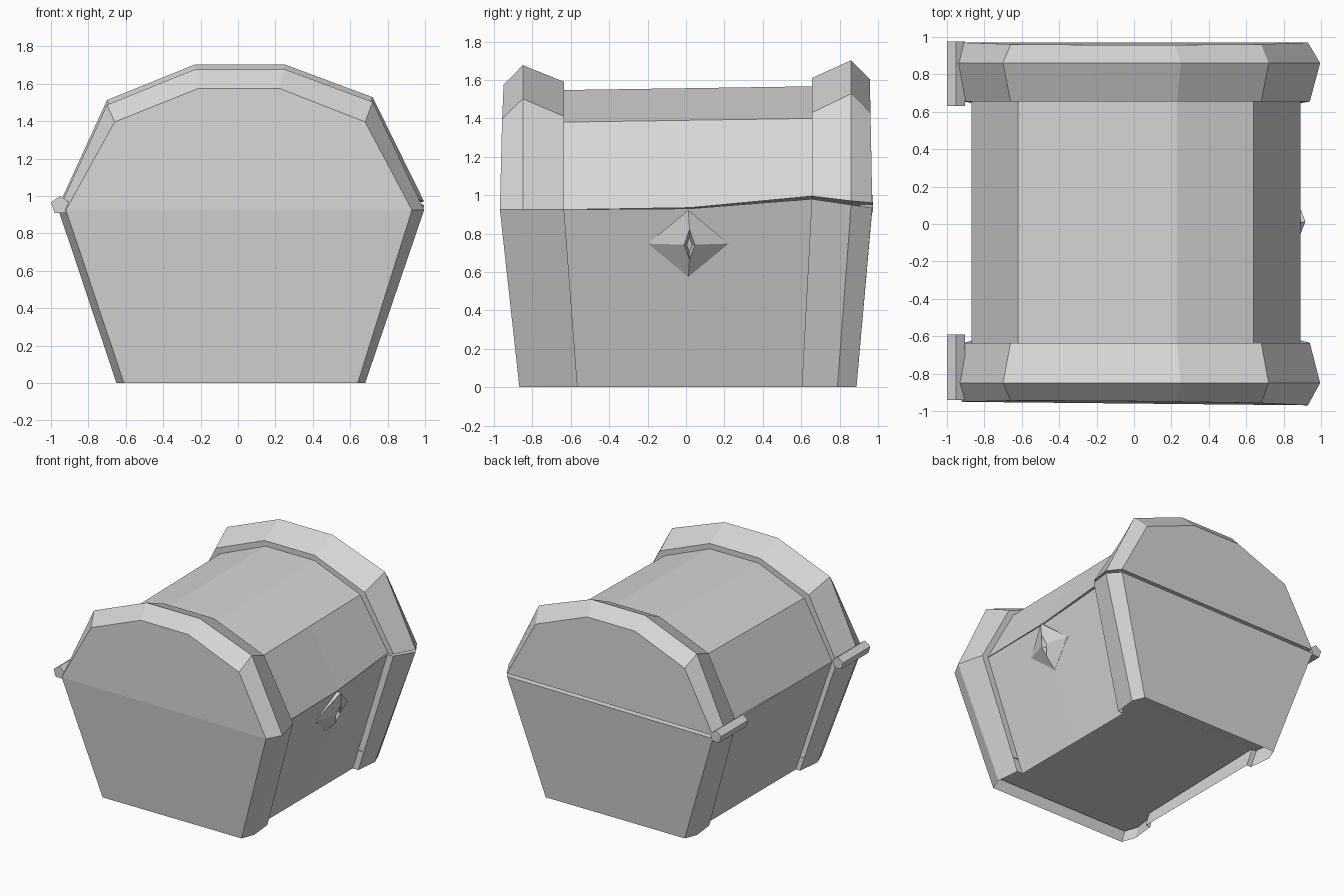
import bpy
import bmesh
import math
from mathutils import Vector

default_cube = bpy.data.objects.get("Cube")
if default_cube:
    bpy.data.objects.remove(default_cube, do_unlink=True)

SEAM = 0.925

plain_grey = bpy.data.materials.new("plain_grey")
plain_grey.use_nodes = True
colour = (0.68, 0.68, 0.68, 1)
plain_grey.diffuse_color = colour
plain_grey.node_tree.nodes["Principled BSDF"].inputs["Base Color"].default_value = colour


def finish(name, bm):
    """Turn a bmesh into a named, flat shaded object."""
    bmesh.ops.recalc_face_normals(bm, faces=bm.faces)
    mesh = bpy.data.meshes.new(name)
    bm.to_mesh(mesh)
    bm.free()
    mesh.materials.append(plain_grey)
    obj = bpy.data.objects.new(name, mesh)
    bpy.context.collection.objects.link(obj)
    return obj


def loft(bm, sections, closed=True):
    """Bridge equal-length cross-sections and cap both ends."""
    rings = [[bm.verts.new(p) for p in section] for section in sections]
    count = len(rings[0])
    for a, b in zip(rings, rings[1:]):
        for i in range(count if closed else count - 1):
            j = (i + 1) % count
            bm.faces.new((a[i], a[j], b[j], b[i]))
    bm.faces.new(rings[0])
    bm.faces.new(rings[-1])


# Stations along the chest: profile name, y, rise of the warped right rim, lid gap
STATIONS = [
    ("edge", -0.97, 0, 0),
    ("ridge", -0.85, 0, 0),
    ("inner", -0.635, 0, 0),
    ("panel", -0.635, 0, 0),
    ("panel", 0.02, 0.005, 0.005),
    ("panel", 0.655, 0.055, 0.015),
    ("inner", 0.655, 0.055, 0.015),
    ("ridge", 0.86, 0.025, 0.02),
    ("edge", 0.97, 0.01, 0.025),
]


def skewed(y, x):
    """The front end sits slightly further back on its hinge side."""
    return y + 0.01 * (1 - x) if y < -0.9 else y


# Lower box: bottom and top x on the hinge side, then top and bottom x on the lock side
BOX = {
    "edge": (-0.61, -0.92, 0.93, 0.64),
    "ridge": (-0.65, -0.96, 0.995, 0.68),
    "inner": (-0.63, -0.91, 0.94, 0.66),
    "panel": (-0.59, -0.87, 0.885, 0.61),
}
bm = bmesh.new()
sections = []
for kind, y, rise, gap in STATIONS:
    low_l, top_l, top_r, low_r = BOX[kind]
    foot = y * 0.905 + 0.01
    sections.append([
        Vector((low_l, foot, 0)), Vector((top_l, skewed(y, top_l), SEAM)),
        Vector((top_r, skewed(y, top_r), SEAM + rise)), Vector((low_r, foot, 0)),
    ])
loft(bm, sections, closed=False)
finish("chest_box", bm)

# Floor recessed above the open underside, climbing a little towards the back
bm = bmesh.new()
floor_rows = []
for s in sections:
    depth = 0.14 + 0.035 * s[0].y
    row = []
    for low, top in ((s[0], s[1]), (s[3], s[2])):
        point = low.lerp(top, depth)
        row.append(bm.verts.new((point.x * 0.99, point.y * 0.99, point.z)))
    floor_rows.append(row)
for a, b in zip(floor_rows, floor_rows[1:]):
    if abs(a[0].co.y - b[0].co.y) > 0.01:
        bm.faces.new((a[0], b[0], b[1], a[1]))
floor = finish("recessed_floor", bm)
if floor.data.polygons[0].normal.z > 0:
    floor.data.flip_normals()

# Faceted lid with a raised, ridged band at each end
LID = {
    "edge": [(-0.92, SEAM), (-0.66, 1.40), (-0.21, 1.58), (0.22, 1.58), (0.68, 1.40), (0.93, SEAM)],
    "ridge": [(-0.96, SEAM), (-0.70, 1.49), (-0.23, 1.68), (0.25, 1.68), (0.72, 1.505), (0.995, SEAM)],
    "inner": [(-0.91, SEAM), (-0.66, 1.41), (-0.22, 1.59), (0.23, 1.59), (0.68, 1.41), (0.94, SEAM)],
    "panel": [(-0.87, SEAM), (-0.62, 1.375), (-0.21, 1.547), (0.23, 1.547), (0.64, 1.38), (0.89, SEAM)],
}
bm = bmesh.new()
sections = []
for kind, y, rise, gap in STATIONS:
    section = []
    for i, (x, z) in enumerate(LID[kind]):
        lean = 1 - 0.02 * (z - SEAM) if kind == "edge" else 1
        crown_lift = 0.01 + 0.015 * y
        lift = gap if i == 0 else gap + rise if i == 5 else crown_lift
        section.append((x, skewed(y, x) * lean, z + lift))
    sections.append(section)
loft(bm, sections)
finish("chest_lid", bm)


# Diamond lock plate with a sunken keyhole, its top corner tipped away from the wall
def diamond(bm, centre_y, centre_z, half_y, half_z, stand_off, tip=0):
    points = []
    for i in range(4):
        angle = i * math.pi / 2
        z = centre_z + half_z * math.sin(angle)
        x = 0.61 + 0.275 * z / SEAM + stand_off + (tip if i == 1 else 0)
        points.append(bm.verts.new((x, centre_y + half_y * math.cos(angle), z)))
    return points


bm = bmesh.new()
back = diamond(bm, 0.012, 0.748, 0.21, 0.174, -0.01)
rim = diamond(bm, 0.012, 0.748, 0.21, 0.174, 0, tip=0.032)
lip = diamond(bm, 0.018, 0.742, 0.028, 0.08, 0.06)
pit = diamond(bm, 0.018, 0.742, 0.014, 0.04, 0.025)
for a, b in ((back, rim), (rim, lip), (lip, pit)):
    for i in range(4):
        j = (i + 1) % 4
        bm.faces.new((a[i], a[j], b[j], b[i]))
bm.faces.new(pit)
bm.faces.new(back)
finish("lock_plate", bm)

# Pair of five-sided hinge pins on the left of the seam
for name, start, end in (("front_hinge", -0.94, -0.59), ("back_hinge", 0.63, 0.975)):
    bm = bmesh.new()
    sections = []
    for y in (start, end):
        ring = []
        for i in range(5):
            angle = math.pi / 2 + i * math.tau / 5
            ring.append((-0.951 + 0.051 * math.cos(angle), y, 0.95 + 0.051 * math.sin(angle)))
        sections.append(ring)
    loft(bm, sections)
    finish(name, bm)
